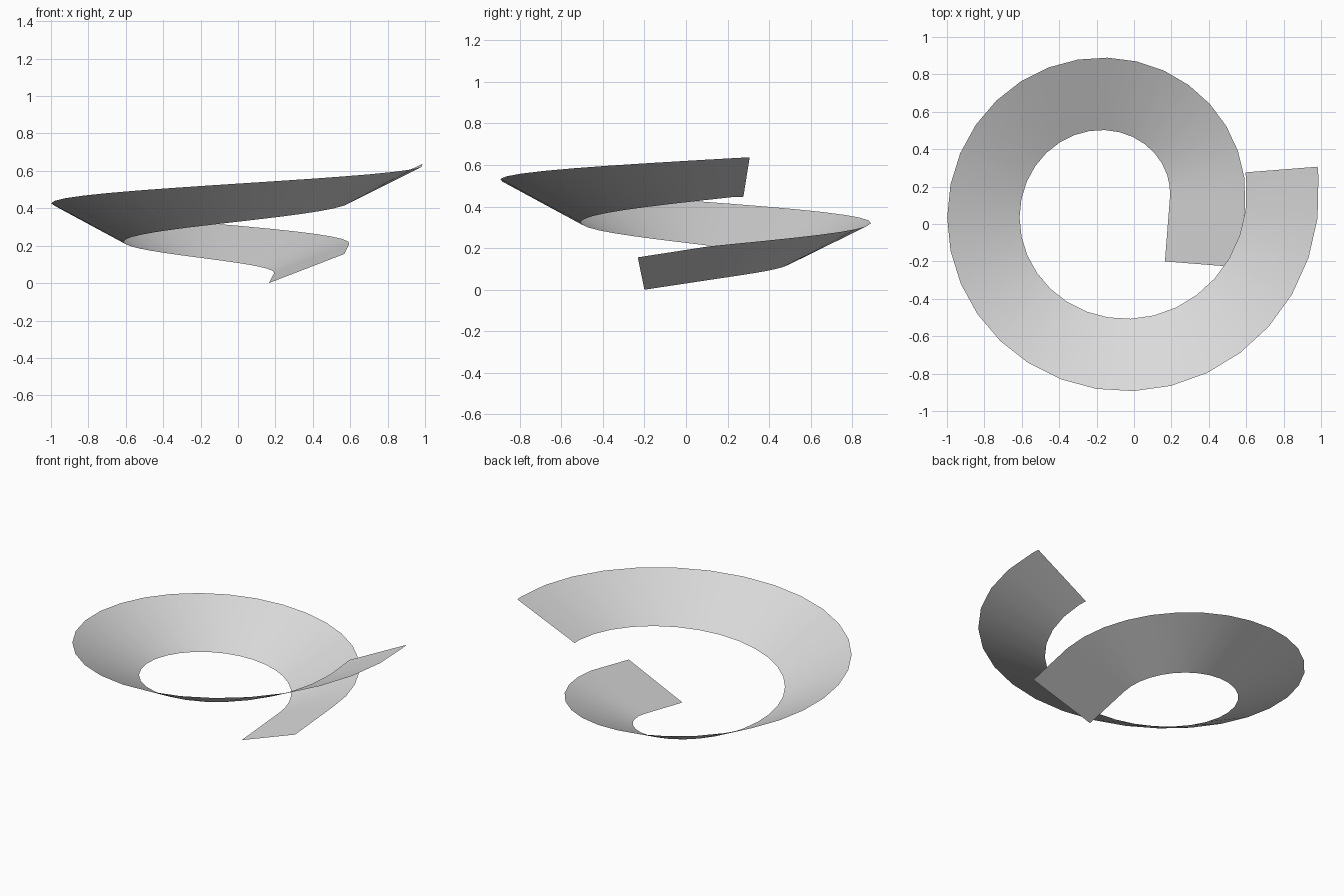
import bpy
import bmesh
from math import cos, sin, radians, pi
from mathutils import Vector

cube = bpy.data.objects.get("Cube")
if cube:
    bpy.data.objects.remove(cube, do_unlink=True)

CENTRE = Vector((-0.107, 0.10, 0))
GROWTH = 0.0652            # radius gained per radian
START, END = radians(-4.5), radians(364.5)
STEPS = 32


def edge_pair(angle):
    """Inner and outer edge points of the ribbon at a turning angle."""
    out = Vector((cos(angle), sin(angle), 0))
    along = Vector((-sin(angle), cos(angle), 0))
    u = angle / (pi / 2)
    width = 0.387 + 0.016 * max(0, 1 - u)
    inner = CENTRE + out * (0.30 + GROWTH * angle) + along * GROWTH
    outer = inner + out * width
    inner.z = 0.055 + 0.07 * u + 0.0065 * u * u
    outer.z = 0.214 + 0.109 * u - 0.0013 * u * u
    return inner, outer


def extended(angle, length, inner_rise, outer_rise):
    """Edge points moved straight along the tangent."""
    along = Vector((-sin(angle), cos(angle), 0)) * length
    inner, outer = edge_pair(angle)
    return (inner + along + Vector((0, 0, inner_rise)),
            outer + along + Vector((0, 0, outer_rise)))


# Straight lead-in, widening spiral, short straight run-out
lead_drop = edge_pair(START)[0].z
rows = [extended(START, -0.343 * f, -lead_drop * f, -0.053 * f)
        for f in (1, 2 / 3, 1 / 3)]
rows += [edge_pair(START + (END - START) * i / STEPS) for i in range(STEPS + 1)]
rows.append(extended(END, 0.055, 0.002, 0.002))

# Single-sided ribbon surface
bm = bmesh.new()
verts = [(bm.verts.new(a), bm.verts.new(b)) for a, b in rows]
for (a, b), (c, d) in zip(verts, verts[1:]):
    bm.faces.new((a, b, d, c))
mesh = bpy.data.meshes.new("spiral_ramp")
bm.to_mesh(mesh)
bm.free()
ramp = bpy.data.objects.new("spiral_ramp", mesh)
bpy.context.collection.objects.link(ramp)

# Plain light grey
grey = bpy.data.materials.new("light_grey")
grey.use_nodes = True
colour = (0.7, 0.7, 0.7, 1)
grey.diffuse_color = colour
grey.node_tree.nodes["Principled BSDF"].inputs["Base Color"].default_value = colour
mesh.materials.append(grey)

bpy.ops.object.select_all(action="DESELECT")
ramp.select_set(True)
bpy.context.view_layer.objects.active = ramp
bpy.ops.object.shade_smooth_by_angle(angle=radians(30))
